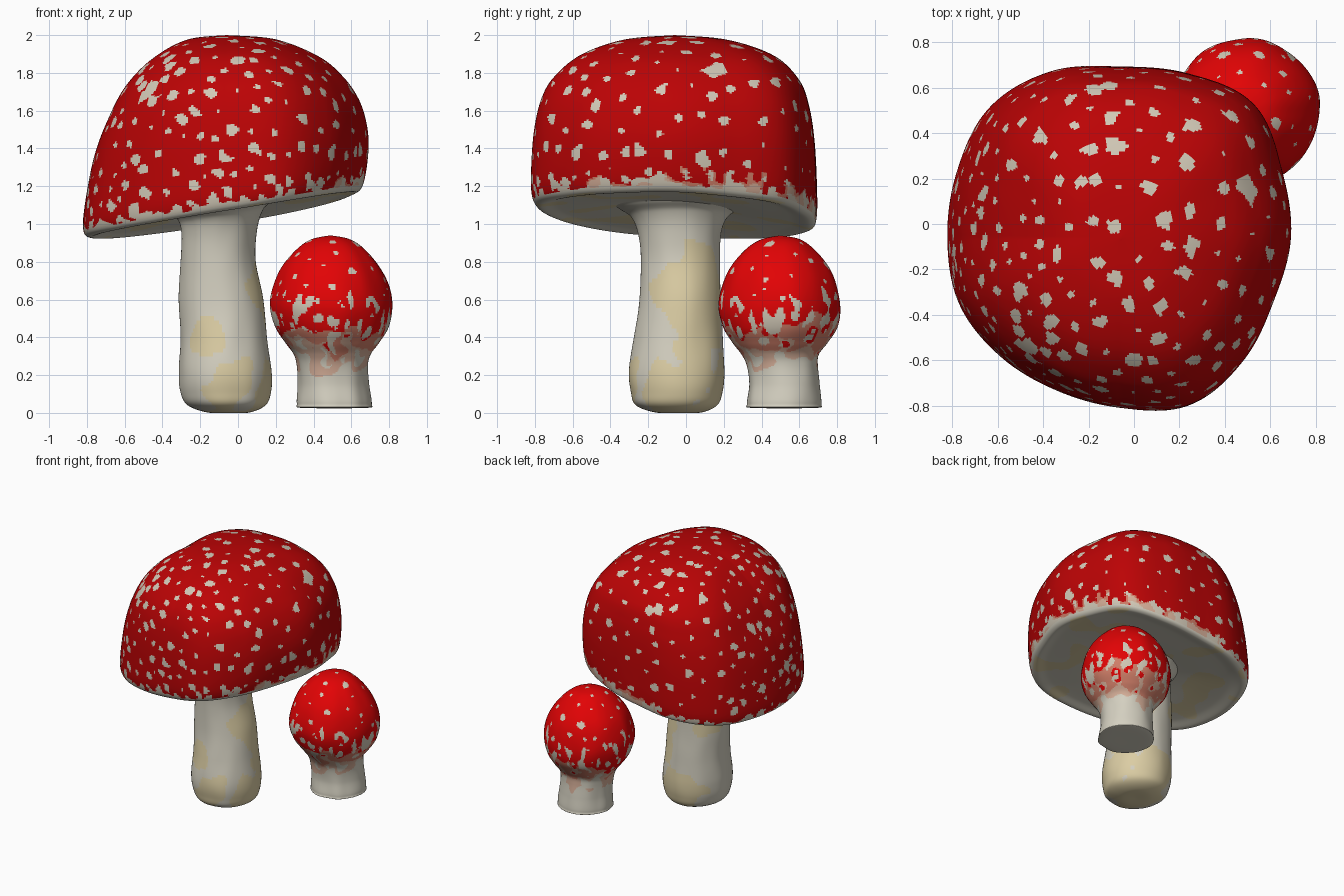
import bpy, bmesh, math, random
from mathutils import Vector, noise, kdtree

if "Cube" in bpy.data.objects:
    bpy.data.objects.remove(bpy.data.objects["Cube"])

random.seed(7)


def material(name, rgb):
    m = bpy.data.materials.new(name)
    m.diffuse_color = (*rgb, 1)
    m.use_nodes = True
    m.node_tree.nodes["Principled BSDF"].inputs["Base Color"].default_value = m.diffuse_color
    return m


MATS = [material("cap red", (0.50, 0.001, 0.0015)),
        material("young cap red", (0.76, 0.001, 0.0015)),
        material("wart white", (0.64, 0.58, 0.47)),
        material("flesh cream", (0.66, 0.63, 0.53)),
        material("straw patch", (0.71, 0.61, 0.37)),
        material("pale pink", (0.66, 0.42, 0.31)),
        material("dusky pink", (0.63, 0.21, 0.14))]
RED, YOUNG, WART, CREAM, STRAW, PALE, PINK = range(7)


def spline(points, t, cyclic=False):
    """Catmull-Rom through tuples, t from 0 to 1."""
    n = len(points)
    s = t * (n if cyclic else n - 1)
    i = math.floor(s) if cyclic else min(int(s), n - 2)
    f = s - i
    idx = (lambda k: k % n) if cyclic else (lambda k: max(0, min(n - 1, k)))
    p = [points[idx(i + k)] for k in (-1, 0, 1, 2)]
    return [0.5 * (2 * b + (c - a) * f + (2 * a - 5 * b + 4 * c - d) * f * f
                   + (3 * b - a - 3 * c + d) * f ** 3) for a, b, c, d in zip(*p)]


def loft(name, surface, rows, cols, paint, warts=None):
    """Closed skin over surface(u, angle); paint(point, normal) picks the colour."""
    bm = bmesh.new()
    first = bm.verts.new(surface(0, 0))
    rings = [[bm.verts.new(surface(r / rows, 2 * math.pi * c / cols)) for c in range(cols)]
             for r in range(1, rows)]
    last = bm.verts.new(surface(1, 0))
    for c in range(cols):
        d = (c + 1) % cols
        bm.faces.new((first, rings[0][c], rings[0][d]))
        bm.faces.new((last, rings[-1][d], rings[-1][c]))
        for a, b in zip(rings, rings[1:]):
            bm.faces.new((a[c], b[c], b[d], a[d]))
    bmesh.ops.recalc_face_normals(bm, faces=bm.faces)
    for f in bm.faces:
        f.smooth = True
        f.material_index = paint(f.calc_center_median(), f.normal)
    if warts:
        scatter_warts(bm, *warts)
    me = bpy.data.meshes.new(name)
    bm.to_mesh(me)
    bm.free()
    for m in MATS:
        me.materials.append(m)
    ob = bpy.data.objects.new(name, me)
    bpy.context.collection.objects.link(ob)
    return ob


def scatter_warts(bm, base, tries, spacing, small, large, placed=()):
    """Irregular spots on faces of the base colour: placed ones first, then a spaced scatter."""
    faces = [f for f in bm.faces if f.material_index == base]
    seeds = []
    for (i, j), axis, spots in placed:
        near = [f.calc_center_median() for f in faces if f.normal.dot(Vector(axis)) > 0.1]
        for a, b, r in spots:
            seeds.append((min(near, key=lambda p: (p[i] - a) ** 2 + (p[j] - b) ** 2), r))
    for f in random.choices(faces, [f.calc_area() for f in faces], k=tries):
        p = f.calc_center_median()
        gap = spacing * (1 + 0.25 * max(-1, min(1, p.x + p.y)))
        if all((p - q).length > gap for q, _ in seeds):
            seeds.append((p, small + (large - small) * random.random() ** 2))
    kd = kdtree.KDTree(len(seeds))
    for i, (p, _) in enumerate(seeds):
        kd.insert(p, i)
    kd.balance()
    for f in faces:
        p = f.calc_center_median()
        _, i, dist = kd.find(p)
        if dist * (1 + 0.7 * noise.noise(p * 22)) < seeds[i][1]:
            f.material_index = WART


# ---- big cap: outline radii every 22.5 degrees and a profile for each side
CX, CY = -0.06, -0.06
OUTLINE = [(r,) for r in (.75, .77, .83, .78, .75, .79, .81, .775,
                          .76, .765, .74, .725, .745, .795, .765, .73)]
UNDER = [(.82, .015), (.6, .03), (.3, .05), (0, .055)]
RIGHT = [(0, 1), (.35, .975), (.65, .87), (.82, .74), (.93, .59), (.985, .43), (1, .27), (.975, .08), (.93, 0)]
BACK = [(0, 1), (.37, .975), (.7, .89), (.88, .76), (.95, .62), (.985, .45), (1, .25), (1, .06), (.96, 0)]
LEFT = [(0, 1), (.27, .975), (.51, .87), (.7, .73), (.83, .56), (.92, .4), (.98, .2), (1, .05), (.95, 0)]
FRONT = [(0, 1), (.35, .975), (.65, .89), (.84, .76), (.93, .63), (.98, .45), (1, .25), (1, .07), (.95, 0)]


def rim_z(x, y):
    return 1.045 + 0.15 * x - 0.05 * y + 0.08 * max(x, 0) ** 2


def big_cap(u, a):
    c, s = math.cos(a), math.sin(a)
    r0 = spline(OUTLINE, a / (2 * math.pi), True)[0]
    fuller = 0.5 * c * s if c < 0 and s < 0 else 0   # front-left shoulder is fuller
    rad = h = 0
    for prof, w in ((RIGHT, max(c, 0) ** 2), (BACK, max(s, 0) ** 2),
                    (LEFT, max(-c, 0) ** 2 - fuller), (FRONT, max(-s, 0) ** 2 + fuller)):
        pr, ph = spline(prof + UNDER, u)
        rad += w * pr
        h += w * ph
    x, y = CX + c * r0 * rad, CY + s * r0 * rad
    base = rim_z(x, y)
    return Vector((x, y, base + h * (2.0 - base)))


def paint_cap(p, n):
    height = p.z - rim_z(p.x, p.y)
    if height < 0.022 or n.z < -0.45:
        if n.z < -0.8 and noise.noise(p * 4.5 + Vector((3, 1, 0))) > 0.2:
            return STRAW
        return CREAM
    # ragged pale fringe, wider and pinker to the right and back
    far = p.x + 0.6 * p.y > 0.2
    edge = height + 0.09 * noise.noise(p * 16)
    tint = noise.noise(p * 10)
    if edge < (0.06 if far else 0.035):
        return PALE if far and tint > 0.1 else WART
    if far and edge < 0.085 and tint > -0.1:
        return PINK
    return RED


# larger warts seen from the front (x, z), right (y, z) and top (x, y), with radius
FRONT_WARTS = [(-.46, 1.72, .045), (-.29, 1.55, .032), (-.04, 1.49, .03), (.1, 1.6, .028), (.35, 1.56, .028),
               (.09, 1.41, .028), (.34, 1.41, .025), (-.55, 1.34, .03), (-.2, 1.34, .03), (-.06, 1.34, .03),
               (-.14, 1.12, .03), (-.5, 1.17, .03), (-.6, 1.2, .026), (-.67, 1.1, .03), (-.23, 1.87, .03),
               (.06, 1.79, .025), (.36, 1.71, .03), (-.35, 1.68, .028), (.17, 1.24, .025)]
RIGHT_WARTS = [(.145, 1.81, .042), (-.14, 1.71, .033), (-.32, 1.38, .03), (-.26, 1.385, .03), (-.1, 1.38, .026),
               (.08, 1.34, .036), (.2, 1.55, .026), (.42, 1.55, .028), (-.47, 1.63, .026), (.36, 1.74, .026)]
TOP_WARTS = [(-.17, .59, .035), (-.1, .61, .035), (-.23, .19, .03), (-.17, .2, .035), (-.08, .34, .04),
             (-.1, .47, .032), (-.67, .05, .035), (-.66, .13, .035), (-.5, -.3, .035), (-.5, -.53, .035),
             (-.46, -.59, .035), (.48, .17, .042), (.39, .16, .03), (.25, -.1, .035), (0, -.6, .035),
             (-.37, -.43, .033), (-.42, .38, .035), (-.65, .33, .033)]
PLACED = [((0, 2), (0, -1, 0), FRONT_WARTS), ((1, 2), (1, 0, 0), RIGHT_WARTS), ((0, 1), (0, 0, 1), TOP_WARTS)]

loft("big_cap", big_cap, 200, 340, paint_cap, (RED, 1500, 0.098, 0.012, 0.034, PLACED))


# ---- round bodies given as (z, centre x, centre y, radius x, radius y)
def body(sections, lump, follow=0):
    def surface(u, a):
        z, cx, cy, rx, ry = spline(sections, u)
        d = Vector((math.cos(a), math.sin(a), z * 2))
        k = 1 + lump * noise.noise(d * 2)
        x = cx + rx * k * math.cos(a)
        tilt = max(0, min(1, (z - 0.9) / 0.15)) * follow * (x + 0.08)   # follows the tilted cap
        return Vector((x, cy + ry * k * math.sin(a), z + tilt))
    return surface


# ---- big stem, flared into the underside of the cap
STEM = [(0, -.05, -.04, 0, 0), (.002, -.05, -.04, .11, .12), (.04, -.06, -.05, .205, .215),
        (.11, -.065, -.05, .238, .243), (.22, -.068, -.05, .245, .253), (.4, -.075, -.04, .23, .235),
        (.6, -.09, -.03, .222, .215), (.8, -.105, -.03, .2, .21), (.95, -.1, -.035, .2, .22),
        (1.04, -.09, -.035, .22, .255), (1.085, -.08, -.035, .26, .32), (1.12, -.08, -.035, .28, .35),
        (1.15, -.08, -.035, 0, 0)]
PATCHES = [(.12, .05, .65, .18), (.1, .08, .47, .16), (.08, .08, .82, .12), (-.14, -.27, .41, .09),
           (-.05, -.28, .16, .13), (.15, -.05, .12, .18), (-.05, .15, .15, .17), (0, 0, 0, .2),
           (-.25, .1, .7, .1), (.12, -.12, .66, .1), (.13, .05, .33, .13), (-.2, -.24, .41, .07)]


def paint_stem(p, n):
    for x, y, z, r in PATCHES:
        if (p - Vector((x, y, z))).length < r * (1 + 0.6 * noise.noise(p * 8)):
            return STRAW
    return CREAM


loft("big_stem", body(STEM, 0.02, 0.15), 110, 110, paint_stem)

# ---- young mushroom: stem and closed round cap in one skin
YOUNG_BODY = [(.025, .51, .52, 0, 0), (.027, .51, .52, .18, .18), (.05, .51, .52, .197, .197),
              (.15, .505, .52, .187, .187), (.25, .5, .51, .188, .188), (.31, .5, .5, .205, .205),
              (.37, .5, .5, .25, .25), (.45, .497, .5, .3, .3), (.56, .493, .497, .32, .322),
              (.68, .493, .497, .3, .3), (.78, .49, .495, .255, .255), (.87, .49, .495, .178, .178),
              (.92, .49, .5, .1, .1), (.94, .49, .5, 0, 0)]


def paint_young(p, n):
    h = p.z + 0.1 * noise.noise(p * 11)
    streak = noise.noise(Vector((p.x * 21, p.y * 21, p.z * 11)))
    tint = noise.noise(p * 13 + Vector((5, 0, 0)))
    pink_top = 0.43 + 0.15 * max(-0.15, min(0.4, p.x + p.y - 1))
    if h < 0.24:
        return CREAM
    if h < 0.32:
        return PALE if tint > -0.15 else CREAM
    if 0.38 < h < 0.62 and streak > 0.08 + abs(h - 0.47) * 1.3:
        return WART
    if h < pink_top:
        if tint < -0.3 and h > 0.35:
            return YOUNG
        return PINK if tint + (h - 0.36) * 4 > -0.1 else PALE
    return YOUNG


loft("young_mushroom", body(YOUNG_BODY, 0.035), 150, 210, paint_young,
     (YOUNG, 250, 0.075, 0.009, 0.022))
